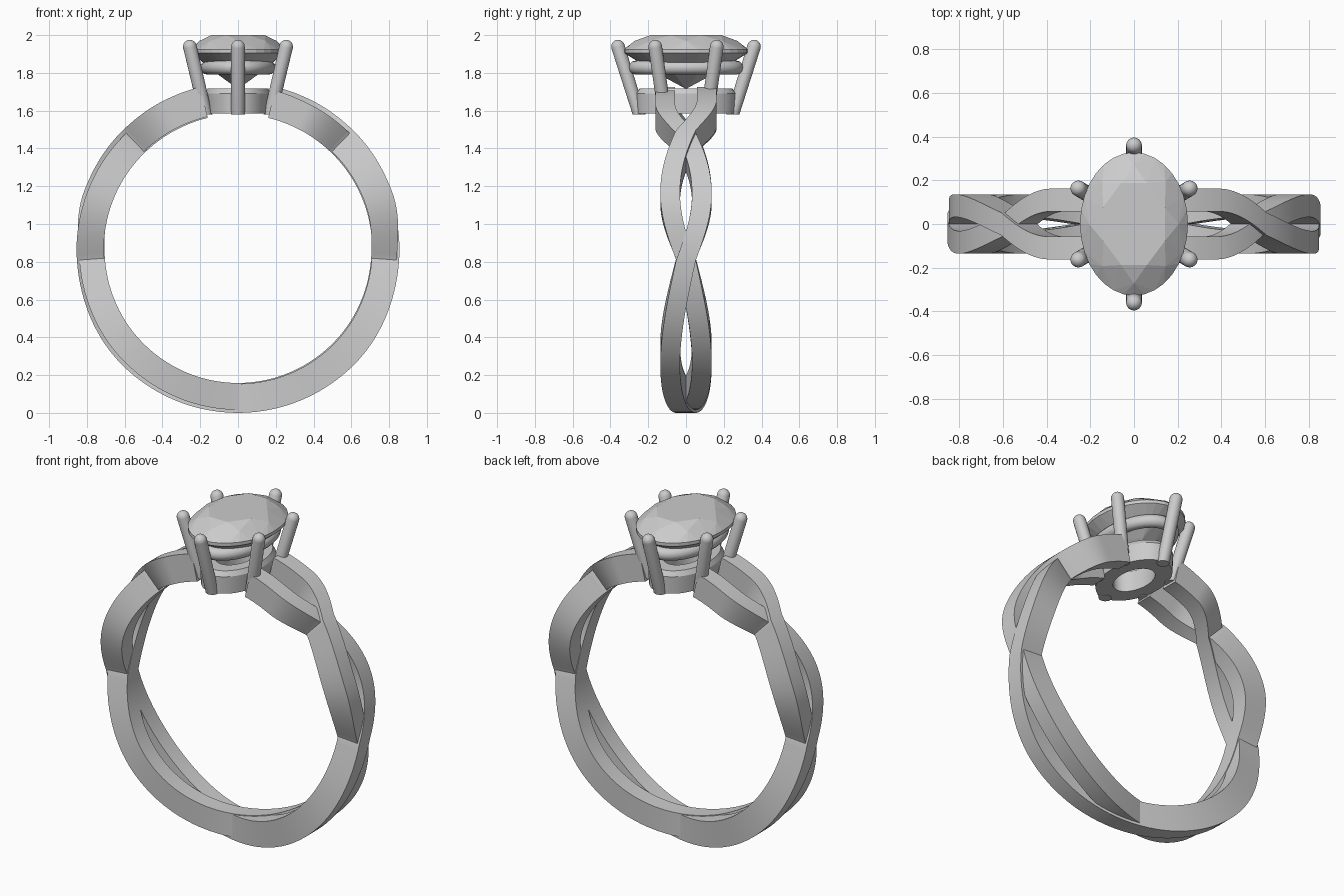
import bpy, bmesh
from math import sin, cos, pi, radians
from mathutils import Vector

if "Cube" in bpy.data.objects:
    bpy.data.objects.remove(bpy.data.objects["Cube"])

CZ = 0.868  # height of the finger hole centre


def finish(bm, name, angle=None):
    bmesh.ops.recalc_face_normals(bm, faces=bm.faces[:])
    me = bpy.data.meshes.new(name)
    bm.to_mesh(me)
    bm.free()
    ob = bpy.data.objects.new(name, me)
    bpy.context.collection.objects.link(ob)
    if angle:
        bpy.ops.object.select_all(action='DESELECT')
        ob.select_set(True)
        bpy.context.view_layer.objects.active = ob
        bpy.ops.object.shade_smooth_by_angle(angle=radians(angle))
    return ob


def loft(bm, rings, closed=False):
    loops = [[bm.verts.new(p) for p in r] for r in rings]
    n = len(loops[0])
    pairs = list(zip(loops, loops[1:])) + ([(loops[-1], loops[0])] if closed else [])
    for a, b in pairs:
        for i in range(n):
            j = (i + 1) % n
            bm.faces.new((a[i], a[j], b[j], b[i]))
    if not closed:
        bm.faces.new(loops[0])
        bm.faces.new(loops[-1])


def ellipse(a, b, z, n=48):
    return [(a * cos(2 * pi * i / n), b * sin(2 * pi * i / n), z) for i in range(n)]


# Woven band: each strand is keyed on its right half (angle, y, outer radius),
# then repeated turned half way round the vertical axis
def sample(keys, steps=14):
    pts = []
    for (a0, y0, r0), (a1, y1, r1) in zip(keys, keys[1:]):
        for s in range(steps):
            t = s / steps
            if y0 == 0:
                y = y1 * sin(t * pi / 2)
            elif y1 == 0:
                y = y0 * cos(t * pi / 2)
            else:
                y = y0 + (y1 - y0) * t
            k = (1 - cos(t * pi)) / 2
            pts.append((a0 + (a1 - a0) * t, y, r0 + (r1 - r0) * k))
    return pts + [keys[-1]]


def strand(name, keys, half=0.052):
    right = []
    for a, y, ro in sample(keys):
        c, s = cos(radians(a)), sin(radians(a))
        ri = 0.712 + (ro - 0.86) * 0.3
        right.append([(r * c, y + d, CZ + r * s) for r, d in
                      ((ri, -half), (ro, -half), (ro, half), (ri, half))])
    left = []
    for ring in right[1:]:
        p = [(-x, -y, z) for x, y, z in ring]
        left.append([p[3], p[2], p[1], p[0]])
    bm = bmesh.new()
    loft(bm, left[::-1] + right)
    return finish(bm, name, 35)


strand("upper_strand", [(-90, 0, .868), (-45, -.084, .868), (-4, 0, .855), (20, .084, .853),
                        (46, 0, .852), (64, -.11, .855), (77, -.11, .86)])
strand("lower_strand", [(-90, 0, .852), (-45, .084, .848), (-4, 0, .842), (20, -.084, .87),
                        (46, 0, .875), (64, .11, .878), (77, .11, .88)])

# Seat: thick oval collar under the stone
bm = bmesh.new()
loft(bm, [ellipse(.17, .26, 1.585), ellipse(.175, .265, 1.69), ellipse(.16, .245, 1.718),
          ellipse(.10, .16, 1.718), ellipse(.09, .145, 1.585)], closed=True)
finish(bm, "seat", 30)

# Gallery rail: rounded oval ring
bm = bmesh.new()
loft(bm, [ellipse(.163 + .037 * cos(t), .267 + .037 * cos(t), 1.828 + .037 * sin(t))
          for t in [2 * pi * i / 12 for i in range(12)]], closed=True)
finish(bm, "gallery_rail", 60)


# Prongs: leaning rods with domed tips
def prong(name, x, y, top):
    r, n = 0.036, 20
    tip, foot = Vector((x, y, top - r)), Vector((x * .67, y * .69, 1.58))
    axis = (tip - foot).normalized()
    u = axis.cross(Vector((-y, x, 0))).normalized()
    v = axis.cross(u)

    def circle(c, rad):
        return [c + (u * cos(2 * pi * i / n) + v * sin(2 * pi * i / n)) * rad for i in range(n)]
    base = [Vector((p.x, p.y, 1.58)) for p in circle(foot, r)]
    rings = [base] + [circle(tip + axis * r * sin(radians(d)), r * cos(radians(d)))
                      for d in (0, 18, 36, 54, 72, 86)]
    bm = bmesh.new()
    loft(bm, rings)
    finish(bm, name, 40)


for sy, side in ((-1, "front"), (1, "back")):
    prong(side + "_prong", 0, .36 * sy, 1.975)
    for sx, hand in ((-1, "left"), (1, "right")):
        prong(f"{side}_{hand}_prong", .255 * sx, .163 * sy, 1.975)


# Oval stone: hull of table, crown, girdle, pavilion and culet points
bm = bmesh.new()
for scale, z, n, off in ((.62, 2.0, 8, .5), (.83, 1.969, 8, 0), (1, 1.925, 32, 0),
                         (1, 1.905, 32, 0), (.42, 1.784, 8, .5)):
    for i in range(n):
        t = 2 * pi * (i + off) / n
        bm.verts.new((.247 * scale * cos(t), .328 * scale * sin(t), z))
bm.verts.new((0, 0, 1.715))
bmesh.ops.convex_hull(bm, input=bm.verts[:])
bmesh.ops.dissolve_limit(bm, angle_limit=radians(1), verts=bm.verts[:], edges=bm.edges[:])
finish(bm, "oval_stone")
